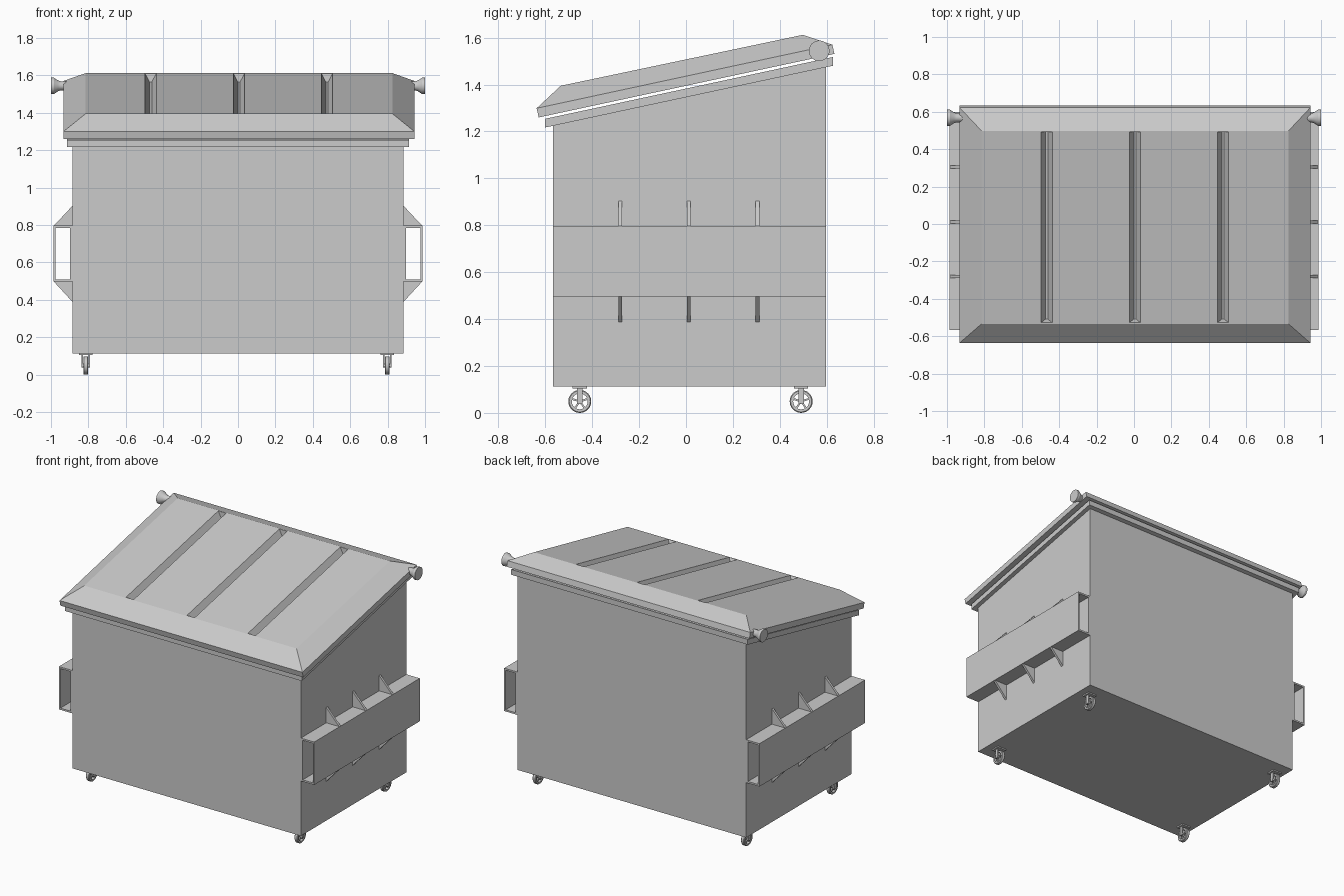
import bpy, bmesh, math
from mathutils import Vector

if "Cube" in bpy.data.objects:
    bpy.data.objects.remove(bpy.data.objects["Cube"])

SLOPE = 0.2145          # rise of the sloping top per unit of y


def make(name, verts, faces):
    me = bpy.data.meshes.new(name)
    bm = bmesh.new()
    vs = [bm.verts.new(v) for v in verts]
    for f in faces:
        bm.faces.new([vs[i] for i in f])
    bmesh.ops.recalc_face_normals(bm, faces=bm.faces)
    bm.to_mesh(me)
    bm.free()
    ob = bpy.data.objects.new(name, me)
    bpy.context.collection.objects.link(ob)
    return ob


def loft(name, rings, cap=True, closed=False):
    """Skin equal-length rings; cap the ends or join last to first."""
    n = len(rings[0])
    verts = [v for r in rings for v in r]
    m = len(rings)
    faces = []
    for k in range(m if closed else m - 1):
        a, b = k * n, ((k + 1) % m) * n
        faces += [(a + i, a + (i + 1) % n, b + (i + 1) % n, b + i) for i in range(n)]
    if cap and not closed:
        faces += [tuple(range(n)), tuple(range((m - 1) * n, m * n))]
    return make(name, verts, faces)


def box(name, x0, x1, y0, y1, z0, z1):
    return loft(name, [[(x0, y0, z), (x1, y0, z), (x1, y1, z), (x0, y1, z)] for z in (z0, z1)])


def lathe(name, profile, y, z, sides=24, closed=False):
    """Revolve (x, radius) points round an axis parallel to x."""
    rings = [[(x, y + r * math.cos(2 * math.pi * i / sides), z + r * math.sin(2 * math.pi * i / sides))
              for i in range(sides)] for x, r in profile]
    ob = loft(name, rings, closed=closed)
    bpy.ops.object.select_all(action='DESELECT')
    ob.select_set(True)
    bpy.context.view_layer.objects.active = ob
    bpy.ops.object.shade_smooth_by_angle(angle=math.radians(30))
    return ob


def rect(x0, x1, y0, y1, zf):
    return [(x, y, zf(y)) for x, y in ((x0, y0), (x1, y0), (x1, y1), (x0, y1))]


def rim_z(drop):
    return lambda y: 1.383 - drop + SLOPE * y


# Open-topped body with wall thickness
X, Y0, Y1 = 0.884, -0.568, 0.598
T = 0.02
loft("body", [
    rect(-X + T, X - T, Y0 + T, Y1 - T, lambda y: 0.133),
    rect(-X + T, X - T, Y0 + T, Y1 - T, rim_z(0.005)),
    rect(-X, X, Y0, Y1, rim_z(0.005)),
    rect(-X, X, Y0, Y1, lambda y: 0.113)])

# Rim frame round the mouth
loft("rim", [
    rect(-0.915, 0.915, -0.602, 0.626, rim_z(0.037)),
    rect(-0.915, 0.915, -0.602, 0.626, rim_z(0)),
    rect(-0.862, 0.862, -0.546, 0.576, rim_z(0)),
    rect(-0.862, 0.862, -0.546, 0.576, rim_z(0.037))], closed=True)

# Bevelled lid


def lid_ring(x0, x1, front, back):
    return [(x0, *front), (x1, *front), (x1, *back), (x0, *back)]


F, B = Vector((-0.534, 1.395)), Vector((0.498, 1.612))
lid = loft("lid", [
    lid_ring(-0.934, 0.944, (-0.628, 1.260), (0.633, 1.531)),
    lid_ring(-0.934, 0.944, (-0.637, 1.299), (0.624, 1.570)),
    lid_ring(-0.815, 0.826, F, B)])

# Tapered grooves pressed into the lid
along = (B - F).normalized()
up = Vector((-along.y, along.x))
for gx in (-0.467, 0.005, 0.476):
    rings = []
    for h, w, inset in ((0.03, 0.046, -0.004), (-0.045, 0.006, 0.014)):
        f = F + along * (0.003 + inset) + up * h
        b = B - along * (0.003 + inset) + up * h
        rings.append(lid_ring(gx - w, gx + w, f, b))
    cutter = loft("groove_cutter", rings)
    mod = lid.modifiers.new("groove", 'BOOLEAN')
    mod.operation, mod.solver, mod.object = 'DIFFERENCE', 'EXACT', cutter
    bpy.context.view_layer.objects.active = lid
    bpy.ops.object.modifier_apply(modifier=mod.name)
    bpy.data.objects.remove(cutter)

# Fork pockets, gussets and hinge ends on both sides
for s, side in ((1, "right"), (-1, "left")):
    outer = [(0.882, 0.497), (0.987, 0.497), (0.987, 0.797), (0.882, 0.797)]
    inner = [(0.898, 0.509), (0.976, 0.509), (0.976, 0.785), (0.898, 0.785)]
    loft("fork_pocket_" + side, [[(s * x, y, z) for x, z in loop] for loop, y in
         ((outer, Y0), (outer, Y1), (inner, Y1), (inner, Y0))], closed=True)
    for y in (-0.28, 0.012, 0.305):
        for part, z, tip in (("upper", 0.796, 0.906), ("lower", 0.498, 0.386)):
            tri = [(0.882, z), (0.985, z), (0.882, tip)]
            loft(f"{part}_gusset_{side}", [[(s * x, y + d, h) for x, h in tri] for d in (-0.008, 0.008)])
    lathe("hinge_end_" + side, [(s * x, r) for x, r in
          ((0.90, 0.024), (0.948, 0.024), (0.962, 0.029), (0.985, 0.044), (1.0, 0.044))], 0.568, 1.544)

# Casters: tyre, hub, spokes, fork and mounting plate
for cx in (-0.814, 0.798):
    for cy in (-0.453, 0.491):
        cz = 0.049
        lathe("caster_tyre", [(cx + x, r) for x, r in
              ((-0.013, 0.034), (-0.013, 0.045), (-0.009, 0.049), (0.009, 0.049),
               (0.013, 0.045), (0.013, 0.034))], cy, cz, closed=True)
        lathe("caster_axle", [(cx - 0.024, 0.011), (cx + 0.024, 0.011)], cy, cz, 12)
        for k in range(5):
            a = math.pi / 2 + k * math.tau / 5
            c, n = math.cos(a), math.sin(a)
            loft("caster_spoke", [[(cx + x, cy + r * c - t * n, cz + r * n + t * c)
                 for r, t in ((0.006, -0.004), (0.037, -0.004), (0.037, 0.004), (0.006, 0.004))]
                for x in (-0.008, 0.008)])
        for d in (-0.019, 0.019):
            box("caster_fork", cx + d - 0.004, cx + d + 0.004, cy - 0.012, cy + 0.012, 0.04, 0.106)
        box("caster_plate", cx - 0.035, cx + 0.035, cy - 0.03, cy + 0.03, 0.104, 0.114)
